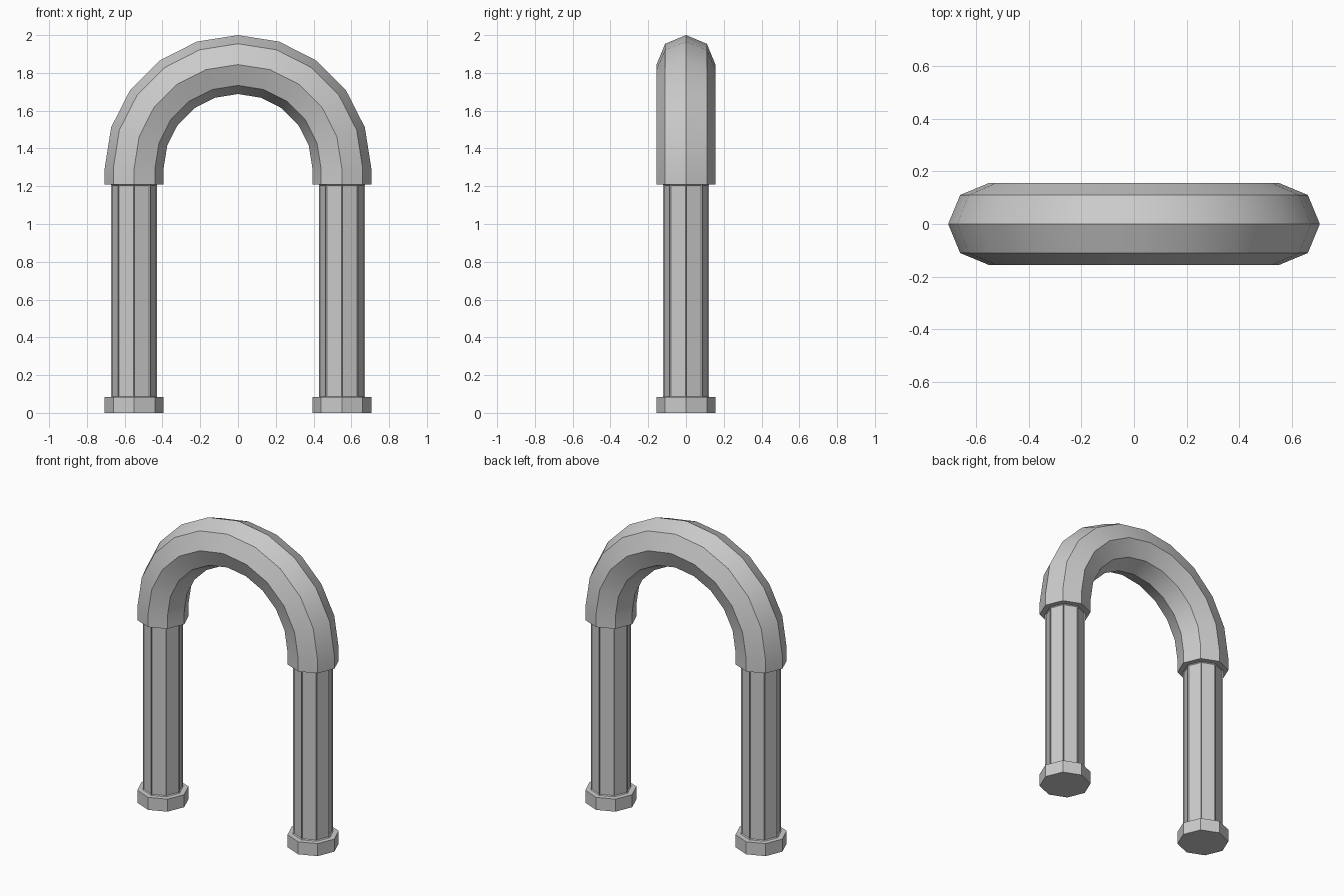
import bpy, bmesh
from math import pi, sin, cos, radians

if "Cube" in bpy.data.objects:
    bpy.data.objects.remove(bpy.data.objects["Cube"])

SPACING = 0.55      # column centre offset
R = 0.156           # arch and base radius
ARCH_Z = 1.294      # centre height of the round part
ARCH_BOTTOM = 1.21
BASE_H = 0.083
SIDES = 8


def finish(name, bm):
    bmesh.ops.recalc_face_normals(bm, faces=bm.faces)
    mesh = bpy.data.meshes.new(name)
    bm.to_mesh(mesh)
    bm.free()
    obj = bpy.data.objects.new(name, mesh)
    bpy.context.collection.objects.link(obj)
    return obj


def prism(bm, x, r, z0, z1):
    rings = [[bm.verts.new((x + r * cos(2 * pi * i / SIDES), r * sin(2 * pi * i / SIDES), z))
              for i in range(SIDES)] for z in (z0, z1)]
    return skin(bm, rings)


def skin(bm, rings):
    sides = []
    for a, b in zip(rings, rings[1:]):
        for i in range(SIDES):
            j = (i + 1) % SIDES
            sides.append(bm.faces.new((a[i], a[j], b[j], b[i])))
    bm.faces.new(rings[0])
    bm.faces.new(rings[-1])
    return sides


for side, x in (("left", -SPACING), ("right", SPACING)):
    # octagonal foot
    bm = bmesh.new()
    prism(bm, x, R, 0, BASE_H)
    finish(side + "_base", bm)

    # octagonal shaft with shallow recessed panels
    bm = bmesh.new()
    panels = prism(bm, x, 0.122, BASE_H, ARCH_BOTTOM)
    bmesh.ops.recalc_face_normals(bm, faces=bm.faces)
    bmesh.ops.inset_individual(bm, faces=panels, thickness=0.007, depth=-0.006)
    finish(side + "_column", bm)

# arch: octagon swept up, around a half circle and down
bm = bmesh.new()
stations = [(0, ARCH_BOTTOM)] + [(radians(18 * k), ARCH_Z) for k in range(11)] + [(pi, ARCH_BOTTOM)]
rings = []
for ang, z in stations:
    ring = []
    for i in range(SIDES):
        t = 2 * pi * i / SIDES
        d = SPACING + R * cos(t)
        ring.append(bm.verts.new((d * cos(ang), R * sin(t), z + d * sin(ang))))
    rings.append(ring)
skin(bm, rings)
arch = finish("arch", bm)
bpy.context.view_layer.objects.active = arch
arch.select_set(True)
bpy.ops.object.shade_smooth_by_angle(angle=radians(30))
